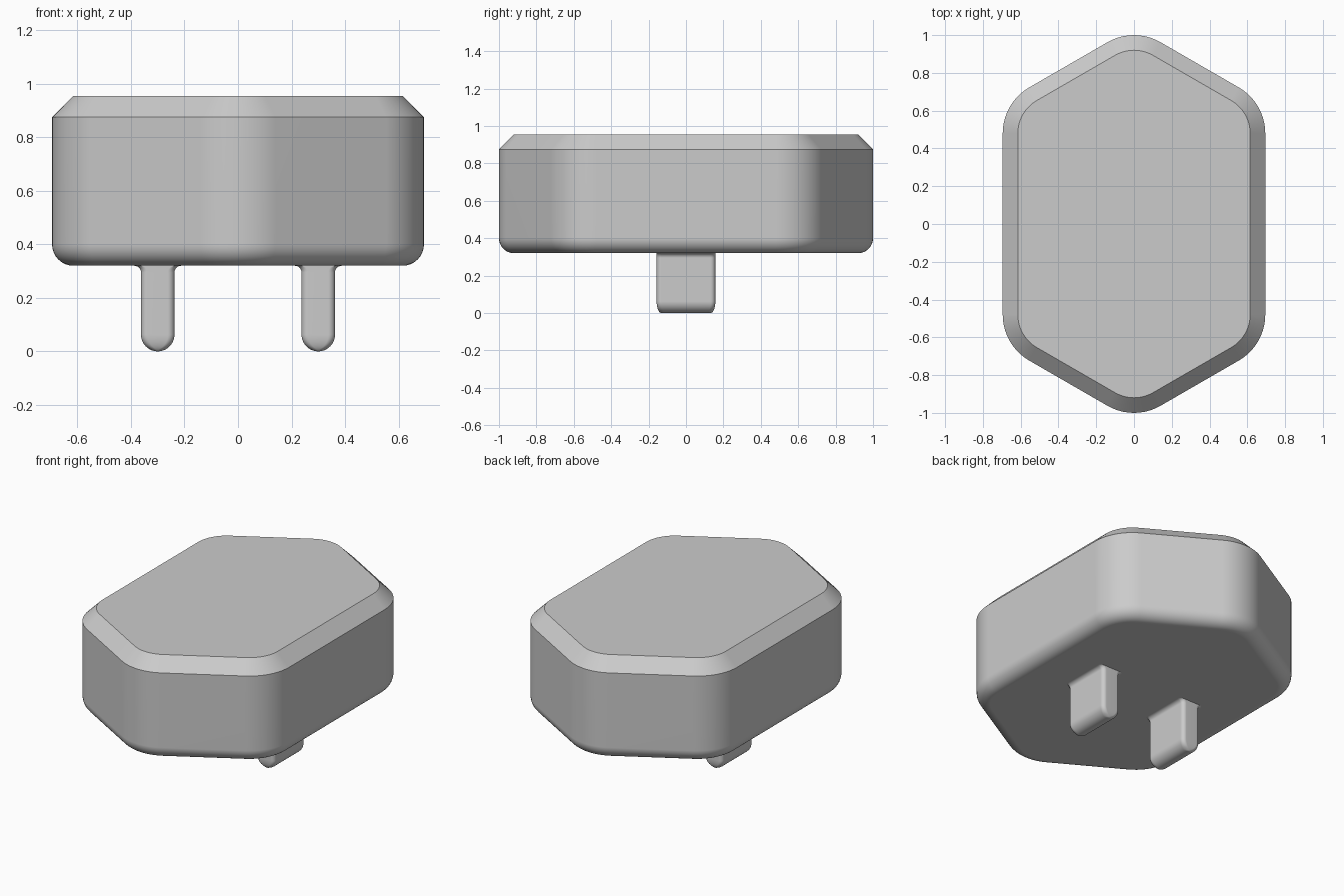
import bpy, bmesh, math
from math import sin, cos, radians

if "Cube" in bpy.data.objects:
    bpy.data.objects.remove(bpy.data.objects["Cube"])

grey = bpy.data.materials.new("plain grey")
grey.diffuse_color = (0.6, 0.6, 0.6, 1)
grey.use_nodes = True
grey.node_tree.nodes["Principled BSDF"].inputs["Base Color"].default_value = grey.diffuse_color


def ring(centres, r, z, steps=8):
    """Rounded polygon: an arc of radius r around each centre, counter-clockwise."""
    n = len(centres)
    span = 2 * math.pi / n
    pts = []
    for i, (x, y) in enumerate(centres):
        for k in range(steps + 1):
            a = span * (i + k / steps)
            pts.append((x + r * cos(a), y + r * sin(a), z))
    return pts


def loft(name, rings):
    """Skin a stack of rings (bottom to top) and cap both ends."""
    bm = bmesh.new()
    loops = [[bm.verts.new(p) for p in pts] for pts in rings]
    n = len(loops[0])
    for lo, hi in zip(loops, loops[1:]):
        for i in range(n):
            j = (i + 1) % n
            bm.faces.new((lo[i], lo[j], hi[j], hi[i]))
    bm.faces.new(loops[0][::-1])
    bm.faces.new(loops[-1])
    me = bpy.data.meshes.new(name)
    bm.to_mesh(me)
    bm.free()
    me.materials.append(grey)
    ob = bpy.data.objects.new(name, me)
    bpy.context.collection.objects.link(ob)
    bpy.ops.object.select_all(action='DESELECT')
    ob.select_set(True)
    bpy.context.view_layer.objects.active = ob
    bpy.ops.object.shade_smooth_by_angle(angle=radians(30))
    mod = ob.modifiers.new("Weighted normals", 'WEIGHTED_NORMAL')
    mod.keep_sharp = True
    return ob


# Body: long rounded hexagon, filleted below, chamfered on top
R, CX, CY = 0.28, 0.415, 0.72
SY = CY - CX * math.tan(radians(30))
hexagon = [(CX, SY), (0, CY), (-CX, SY), (-CX, -SY), (0, -CY), (CX, -SY)]
F = 0.08
rings = []
for k in range(9):
    t = radians(90 * k / 8)
    rings.append(ring(hexagon, R - F * (1 - sin(t)), 0.32 + F * (1 - cos(t)), 10))
rings.append(ring(hexagon, R, 0.875, 10))
rings.append(ring(hexagon, R - 0.08, 0.955, 10))
loft("body", rings)


# Prongs: flat pins with round tips and a small flare where they meet the body
def prong_ring(px, hx, hy, z):
    r = min(0.025, hx * 0.9)
    ax, ay = hx - r, hy - r
    return ring([(px + ax, ay), (px - ax, ay), (px - ax, -ay), (px + ax, -ay)], r, z, 5)


W, D, FL = 0.0625, 0.157, 0.025
for side, px in (("left", -0.3), ("right", 0.3)):
    rings = []
    for k in range(11):
        t = radians(4 + 86 * k / 10)
        rings.append(prong_ring(px, W * sin(t), D - 0.025 * (1 - sin(t)), W * (1 - cos(t))))
    for k in range(7):
        t = radians(90 * k / 6)
        rings.append(prong_ring(px, W + FL * (1 - cos(t)), D, 0.295 + FL * sin(t)))
    rings.append(prong_ring(px, W + FL, D, 0.34))
    loft(side + "_prong", rings)
